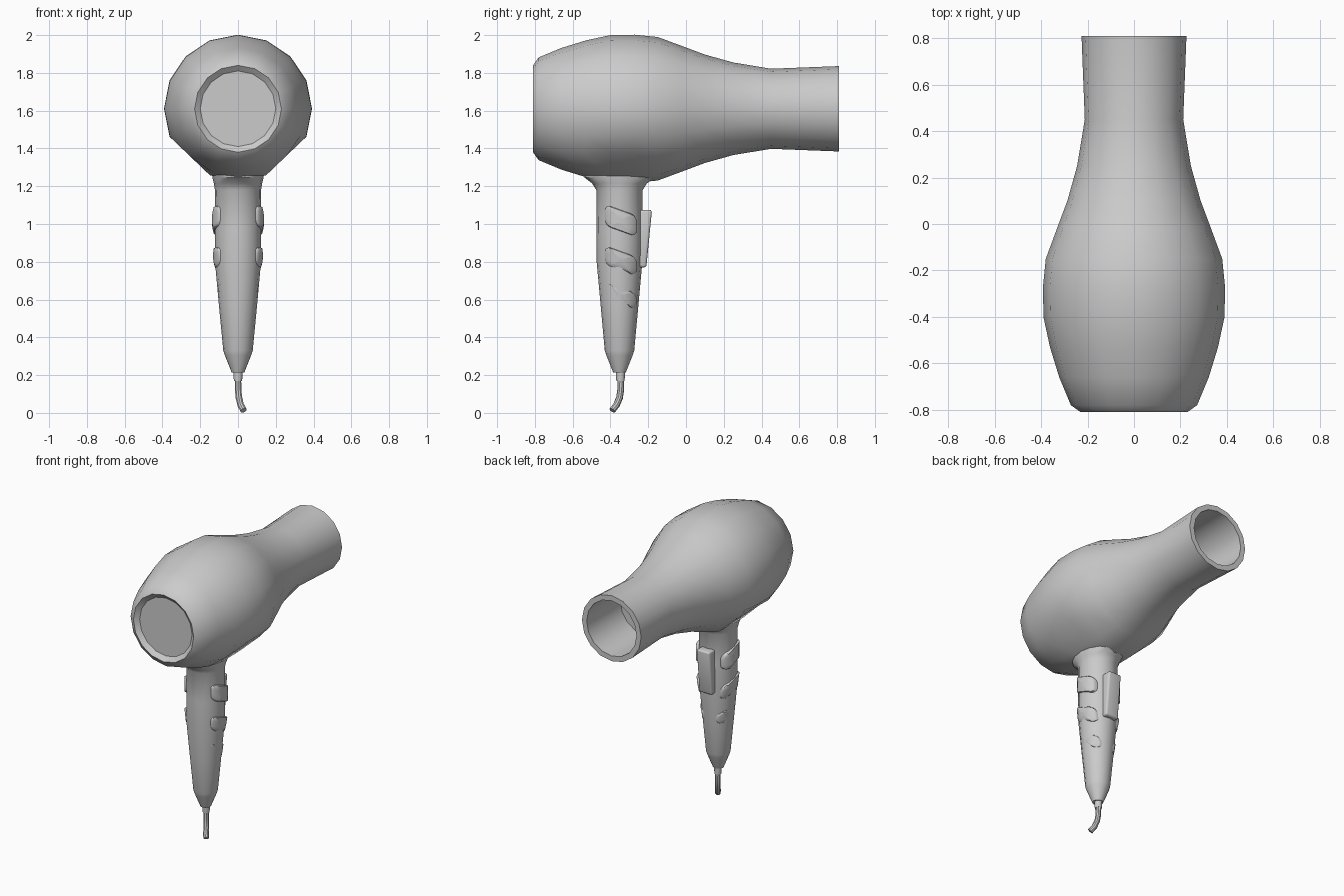
import bpy, bmesh, math
from mathutils import Vector

if "Cube" in bpy.data.objects:
    bpy.data.objects.remove(bpy.data.objects["Cube"])

N = 16
HY = -0.352     # handle axis
AXIS = 1.61     # barrel axis height


def finish(name, bm, angle=35):
    bmesh.ops.recalc_face_normals(bm, faces=bm.faces)
    me = bpy.data.meshes.new(name)
    bm.to_mesh(me)
    bm.free()
    ob = bpy.data.objects.new(name, me)
    bpy.context.collection.objects.link(ob)
    bpy.ops.object.select_all(action='DESELECT')
    ob.select_set(True)
    bpy.context.view_layer.objects.active = ob
    bpy.ops.object.shade_smooth_by_angle(angle=math.radians(angle))
    return ob


def loft(name, rings, angle=35):
    bm = bmesh.new()
    loops = [[bm.verts.new(p) for p in r] for r in rings]
    for a, b in zip(loops, loops[1:]):
        for i in range(len(a)):
            j = (i + 1) % len(a)
            bm.faces.new((a[i], a[j], b[j], b[i]))
    bm.faces.new(loops[0])
    bm.faces.new(loops[-1])
    return finish(name, bm, angle)


def circle(n=N):
    return [(math.sin(2 * math.pi * i / n), math.cos(2 * math.pi * i / n)) for i in range(n)]


# Barrel: recessed rear intake, bulging body, hollow nozzle
profile = [(-0.785, 0.2), (-0.81, 0.23), (-0.78, 0.272), (-0.66, 0.322), (-0.53, 0.362),
           (-0.40, 0.39), (-0.27, 0.392), (-0.15, 0.38), (-0.02, 0.332), (0.1, 0.287),
           (0.25, 0.245), (0.45, 0.212), (0.81, 0.226), (0.81, 0.19), (0.45, 0.185)]


def barrel_ring(y, r):
    pts = []
    for s, c in circle():
        x, z = r * s, AXIS + r * c
        if r > 0.27 and abs(x) > 0.13:      # flatten sides toward the handle
            z = max(z, 1.24 + (abs(x) - 0.13) * 0.957)
        pts.append((x, y, z))
    return pts


loft("barrel", [barrel_ring(y, r) for y, r in profile])

# Handle: flared neck, taper and bottom cone (z, x radius, y radius)
handle = [(1.32, 0.14, 0.19), (1.245, 0.135, 0.185), (1.215, 0.128, 0.145), (1.18, 0.122, 0.123),
          (0.98, 0.123, 0.122), (0.80, 0.122, 0.121), (0.57, 0.101, 0.1), (0.33, 0.078, 0.078),
          (0.305, 0.07, 0.07), (0.215, 0.034, 0.034)]
loft("handle", [[(rx * s, HY + ry * c, z) for s, c in circle()] for z, rx, ry in handle])


def handle_radius(z):
    for (z1, a, _), (z0, b, _) in zip(handle, handle[1:]):
        if z0 <= z <= z1:
            return b + (a - b) * (z - z0) / (z1 - z0)
    return 0.1


# Strain relief and curved cable
loft("strain_relief", [[(r * s, -0.347 + r * c, z) for s, c in circle(12)]
                       for z, r in [(0.24, 0.026), (0.17, 0.022)]])
path = [(0, -0.345, 0.2), (0, -0.345, 0.165), (0.001, -0.346, 0.12), (0.005, -0.352, 0.08),
        (0.014, -0.368, 0.042), (0.03, -0.39, 0.013)]
path = [Vector(p) for p in path]
rings = []
for i, p in enumerate(path):
    t = (path[min(i + 1, len(path) - 1)] - path[max(i - 1, 0)]).normalized()
    u = t.cross(Vector((0, 1, 0))).normalized()
    v = t.cross(u)
    rings.append([p + 0.018 * (s * u + c * v) for s, c in circle(10)])
loft("cable", rings)


# Slanted grip pads wrapping both sides of the handle
def outline(hw, hh, rad):
    pts = []
    for k, (sx, sy) in enumerate([(1, 1), (-1, 1), (-1, -1), (1, -1)]):
        for i in range(5):
            a = math.pi / 2 * (k + i / 4)
            pts.append((sx * (hw - rad) + rad * math.cos(a), sy * (hh - rad) + rad * math.sin(a)))
    return pts


def pad(name, side, zc, hh, top, low):
    pts = outline(0.084, hh, 0.032)
    rings = []
    for scale, drop in [(1, -0.03), (1, -0.004), (0.94, 0), (0.6, 0), (0.25, 0)]:
        ring = []
        for u, w in pts:
            u, w = u * scale, w * scale
            z = zc + w - 0.36 * u
            r = handle_radius(z)
            t = (w - 0.36 * u + 0.08) / 0.16
            lift = low + (top - low) * min(1, max(0, t))
            x = math.sqrt(max(r * r - u * u, 0.0009)) + lift + drop
            ring.append((side * x, -0.345 + u, z))
        rings.append(ring)
    loft(name, rings)


for side, label in [(1, "right"), (-1, "left")]:
    pad("grip_pad_upper_" + label, side, 1.018, 0.056, 0.017, 0.015)
    pad("grip_pad_middle_" + label, side, 0.805, 0.05, 0.018, 0.0)
    pad("grip_pad_lower_" + label, side, 0.62, 0.042, 0.004, -0.004)

# Switch on the nozzle side of the handle
bm = bmesh.new()
side_shape = [(-0.26, 1.075), (-0.18, 1.075), (-0.21, 0.77), (-0.26, 0.77)]
a = [bm.verts.new((-0.05, y, z)) for y, z in side_shape]
b = [bm.verts.new((0.05, y, z)) for y, z in side_shape]
bm.faces.new(a)
bm.faces.new(b)
for i in range(4):
    j = (i + 1) % 4
    bm.faces.new((a[i], a[j], b[j], b[i]))
bmesh.ops.bevel(bm, geom=bm.edges[:], offset=0.013, segments=3, profile=0.5, affect='EDGES')
finish("switch", bm)
